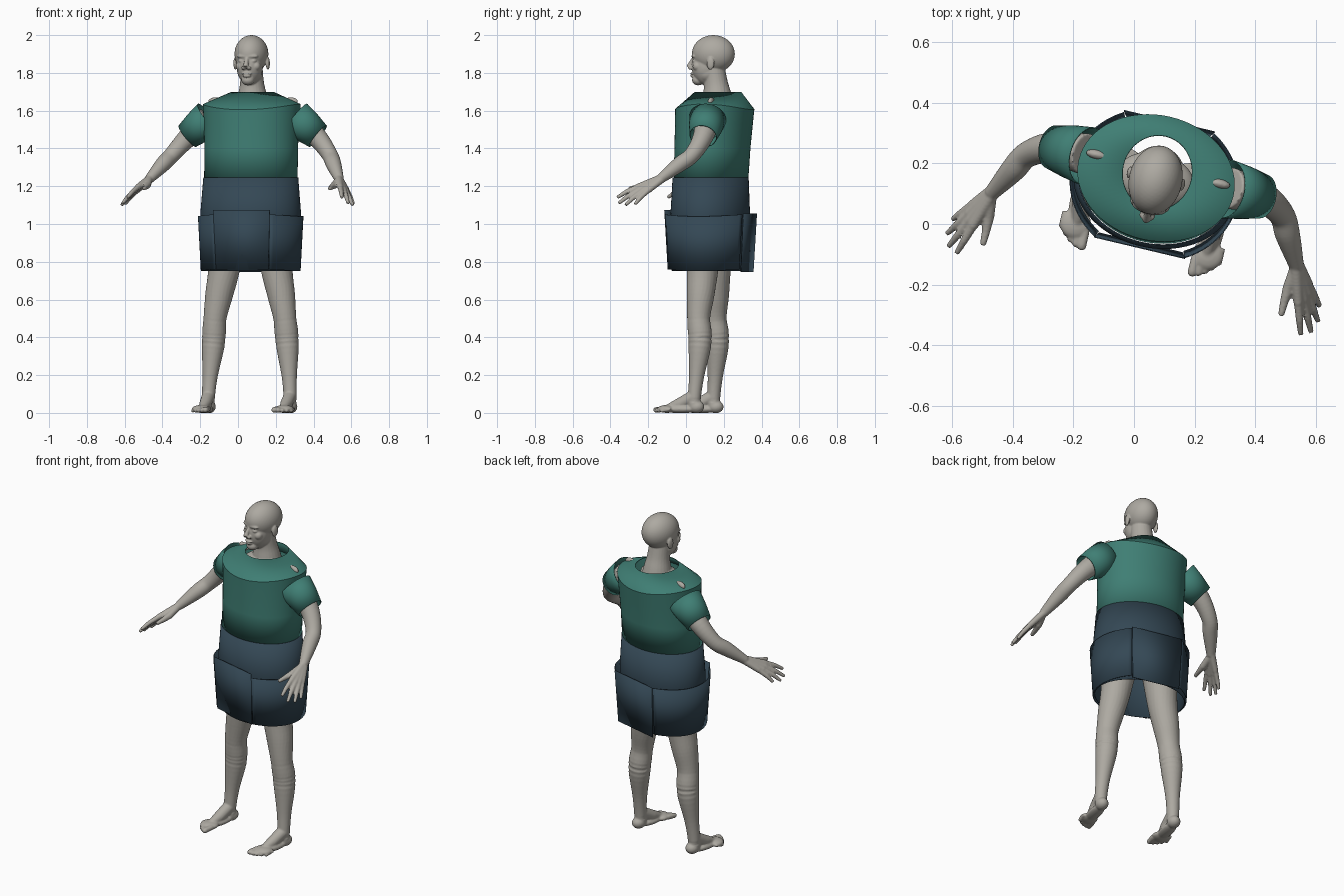
import bpy, bmesh, math
from mathutils import Vector, Matrix

cube = bpy.data.objects.get("Cube")
if cube:
    bpy.data.objects.remove(cube)

# Whole figure is turned a little and stands off centre
PLACE = Matrix.Translation((0.07, 0.14, 0)) @ Matrix.Rotation(math.radians(-13.3), 4, 'Z')


def material(name, rgb):
    m = bpy.data.materials.new(name)
    m.use_nodes = True
    m.diffuse_color = (*rgb, 1)
    m.node_tree.nodes["Principled BSDF"].inputs["Base Color"].default_value = (*rgb, 1)
    return m


SKIN = material("stone grey skin", (0.42, 0.40, 0.36))
GREEN = material("teal cloth", (0.05, 0.21, 0.175))
NAVY = material("dark slate cloth", (0.034, 0.064, 0.09))


def bridge(bm, rings, closed=True):
    """Skin a list of point rings with quads."""
    vs = [[bm.verts.new(p) for p in r] for r in rings]
    n = len(vs[0])
    for a, b in zip(vs, vs[1:]):
        for i in range(n if closed else n - 1):
            j = (i + 1) % n
            bm.faces.new((a[i], a[j], b[j], b[i]))
    return vs


def tube(bm, path, caps=True, n=24):
    """Round tube through (x, y, z, radius) points."""
    pts = [Vector(p[:3]) for p in path]
    rings = []
    for k, p in enumerate(pts):
        d = pts[min(k + 1, len(pts) - 1)] - pts[max(k - 1, 0)]
        q = d.to_track_quat('Z', 'Y')
        rings.append([p + q @ Vector((math.cos(t), math.sin(t), 0)) * path[k][3]
                      for t in (2 * math.pi * i / n for i in range(n))])
    vs = bridge(bm, rings)
    if caps:
        bm.faces.new(vs[0][::-1])
        bm.faces.new(vs[-1])


def smooth_tube(bm, path, steps=6):
    """Tube with points interpolated by a Catmull-Rom curve."""
    p = [Vector(q) for q in path]
    p = [2 * p[0] - p[1]] + p + [2 * p[-1] - p[-2]]
    out = []
    for i in range(1, len(p) - 2):
        a, b, c, d = p[i - 1:i + 3]
        for s in range(steps):
            t = s / steps
            out.append(0.5 * (2 * b + (c - a) * t + (2 * a - 5 * b + 4 * c - d) * t * t
                              + (3 * b - a - 3 * c + d) * t ** 3))
    tube(bm, [tuple(q) for q in out + [p[-2]]])


def ball(bm, centre, size):
    m = Matrix.Translation(centre) @ Matrix.Diagonal((*size, 1))
    bmesh.ops.create_icosphere(bm, subdivisions=4, radius=1, matrix=m)


def finish(name, bm, mat, mirror=False, voxel=0, thick=0):
    bmesh.ops.recalc_face_normals(bm, faces=bm.faces)
    me = bpy.data.meshes.new(name)
    bm.to_mesh(me)
    bm.free()
    me.materials.append(mat)
    ob = bpy.data.objects.new(name, me)
    bpy.context.collection.objects.link(ob)
    ob.matrix_world = PLACE
    bpy.ops.object.select_all(action='DESELECT')
    ob.select_set(True)
    bpy.context.view_layer.objects.active = ob
    bpy.ops.object.shade_smooth_by_angle(angle=math.radians(30))
    if mirror:
        ob.modifiers.new("mirror", 'MIRROR').use_mirror_merge = False
    if voxel:
        r = ob.modifiers.new("blend", 'REMESH')
        r.mode = 'VOXEL'
        r.voxel_size = voxel
        r.use_smooth_shade = True
        s = ob.modifiers.new("soften", 'SMOOTH')
        s.factor = 0.5
        s.iterations = 4
    if thick:
        ob.modifiers.new("cloth", 'SOLIDIFY').thickness = thick
    return ob


# Head, face and neck
bm = bmesh.new()
ball(bm, (0, 0.005, 1.9), (0.088, 0.115, 0.1))
ball(bm, (0, -0.035, 1.835), (0.069, 0.075, 0.1))
ball(bm, (0, -0.025, 1.8), (0.064, 0.07, 0.058))
ball(bm, (0, -0.078, 1.762), (0.034, 0.032, 0.028))
ball(bm, (0, -0.088, 1.888), (0.058, 0.022, 0.014))
tube(bm, [(0, -0.1, 1.88, 0.01), (0, -0.118, 1.85, 0.012), (0, -0.127, 1.83, 0.016)])
for z, w in ((1.796, 0.027), (1.783, 0.023)):
    ball(bm, (0, -0.104, z), (w, 0.015, 0.007))
for s in (-1, 1):
    ball(bm, (s * 0.014, -0.115, 1.826), (0.012, 0.014, 0.01))
    ball(bm, (s * 0.031, -0.087, 1.863), (0.018, 0.016, 0.01))
    ball(bm, (s * 0.042, -0.072, 1.835), (0.025, 0.025, 0.025))
    ball(bm, (s * 0.088, 0.01, 1.85), (0.01, 0.021, 0.034))
smooth_tube(bm, [(0, 0.005, 1.84, 0.058), (0, 0.018, 1.75, 0.063),
                 (0, 0.025, 1.69, 0.075), (0, 0.03, 1.62, 0.09)])
ball(bm, (0, 0.005, 1.63), (0.13, 0.09, 0.055))
finish("head", bm, SKIN, voxel=0.004)

# Arms with spread fingers
bm = bmesh.new()
WRIST = Vector((0.517, -0.163, 1.237))
smooth_tube(bm, [(0.24, 0.035, 1.56, 0.07), (0.355, 0.03, 1.455, 0.053),
                 (0.43, -0.01, 1.365, 0.043), (0.465, -0.07, 1.315, 0.041),
                 (*WRIST, 0.025)])
tips = ((0.583, -0.381, 1.14), (0.614, -0.365, 1.11),
        (0.628, -0.325, 1.1), (0.622, -0.275, 1.105))
for i, t in enumerate(tips):
    t = Vector(t)
    start = WRIST + Vector((0, -0.012, 0)) * (1 - i * 0.6)
    knuckle = start.lerp(t, 0.52) + Vector((0, 0, 0.008))
    middle = start.lerp(t, 0.78) + Vector((0, 0, 0.008))
    tube(bm, [(*start, 0.02), (*knuckle, 0.016)])
    tube(bm, [(*knuckle, 0.0145), (*middle, 0.0125), (*t, 0.009)])
tube(bm, [(*WRIST, 0.02), (0.508, -0.24, 1.205, 0.019),
          (0.505, -0.29, 1.195, 0.014), (0.505, -0.335, 1.188, 0.01)])
# Shoulder skin showing through the shirt
ball(bm, (0.205, 0.042, 1.648), (0.04, 0.016, 0.023))
finish("arms", bm, SKIN, mirror=True, voxel=0.005)

# Legs and feet
bm = bmesh.new()
smooth_tube(bm, [(0.12, -0.01, 0.95, 0.1), (0.145, -0.02, 0.75, 0.083),
                 (0.17, -0.025, 0.62, 0.073), (0.19, -0.03, 0.5, 0.061),
                 (0.2, -0.02, 0.38, 0.063), (0.215, -0.035, 0.2, 0.041),
                 (0.222, -0.045, 0.09, 0.035), (0.222, -0.045, 0.03, 0.034)])
ball(bm, (0.222, -0.035, 0.032), (0.036, 0.042, 0.034))
ball(bm, (0.222, -0.12, 0.02), (0.038, 0.1, 0.022))
ball(bm, (0.224, -0.195, 0.021), (0.052, 0.05, 0.021))
tube(bm, [(0.222, -0.055, 0.085, 0.034), (0.22, -0.125, 0.048, 0.032),
          (0.22, -0.19, 0.024, 0.021)])
for i in range(5):
    r = 0.015 - 0.0015 * i
    x, y = 0.187 + 0.02 * i, -0.272 + 0.002 * i + 0.0025 * i * i
    tube(bm, [(x, y + 0.06, 0.02, r), (x, y + 0.015, r + 0.002, r)])
    ball(bm, (x, y + 0.012, r + 0.001), (r * 1.05, r * 1.2, r))
finish("legs", bm, SKIN, mirror=True, voxel=0.005)


def oval(a, b, cy, z, saddle=0, n=64):
    """Oval ring; saddle raises its left and right sides."""
    return [Vector((a * math.cos(t), cy + b * math.sin(t), z + saddle * math.cos(t) ** 2))
            for t in (2 * math.pi * i / n for i in range(n))]


# Shirt body with open neck
bm = bmesh.new()
bridge(bm, [oval(0.25, 0.194, -0.008, 1.23), oval(0.25, 0.198, 0, 1.4),
            oval(0.255, 0.203, 0.008, 1.53), oval(0.262, 0.207, 0.012, 1.605, 0.03),
            oval(0.115, 0.125, 0.03, 1.698)])
finish("shirt", bm, GREEN, thick=0.004)

# Short sleeves
bm = bmesh.new()
tube(bm, [(0.235, 0.03, 1.56, 0.098), (0.295, 0.032, 1.513, 0.088),
          (0.355, 0.033, 1.465, 0.073)], caps=False, n=40)
finish("sleeves", bm, GREEN, mirror=True, thick=0.004)

# Skirt
bm = bmesh.new()
bridge(bm, [oval(0.261, 0.2, -0.012, 0.75), oval(0.27, 0.207, -0.012, 1.05),
            oval(0.254, 0.198, -0.01, 1.245)])
finish("skirt", bm, NAVY, thick=0.004)

# Curved side panels over the skirt
bm = bmesh.new()
rows = []
for z, a, b in ((0.75, 0.266, 0.23), (1.04, 0.281, 0.252)):
    rows.append([Vector((a * math.cos(t), -0.012 + b * math.sin(t), z + 0.015 * math.sin(t) ** 2))
                 for t in (math.radians(-57 + 114 * i / 24) for i in range(25))])
bridge(bm, rows, closed=False)
finish("side_panels", bm, NAVY, mirror=True, thick=0.004)

# Flat front and back panels
for name, side, top, low in (("front_panel", -1, 1.075, 0.76), ("back_panel", 1, 1.055, 0.745)):
    bm = bmesh.new()
    rows = [[Vector((s * w, -0.012 + side * y, z)) for s in (-1, 1)]
            for z, w, y in ((low, 0.142, 0.198), (top, 0.154, 0.214))]
    bridge(bm, rows, closed=False)
    finish(name, bm, NAVY, thick=0.004)
